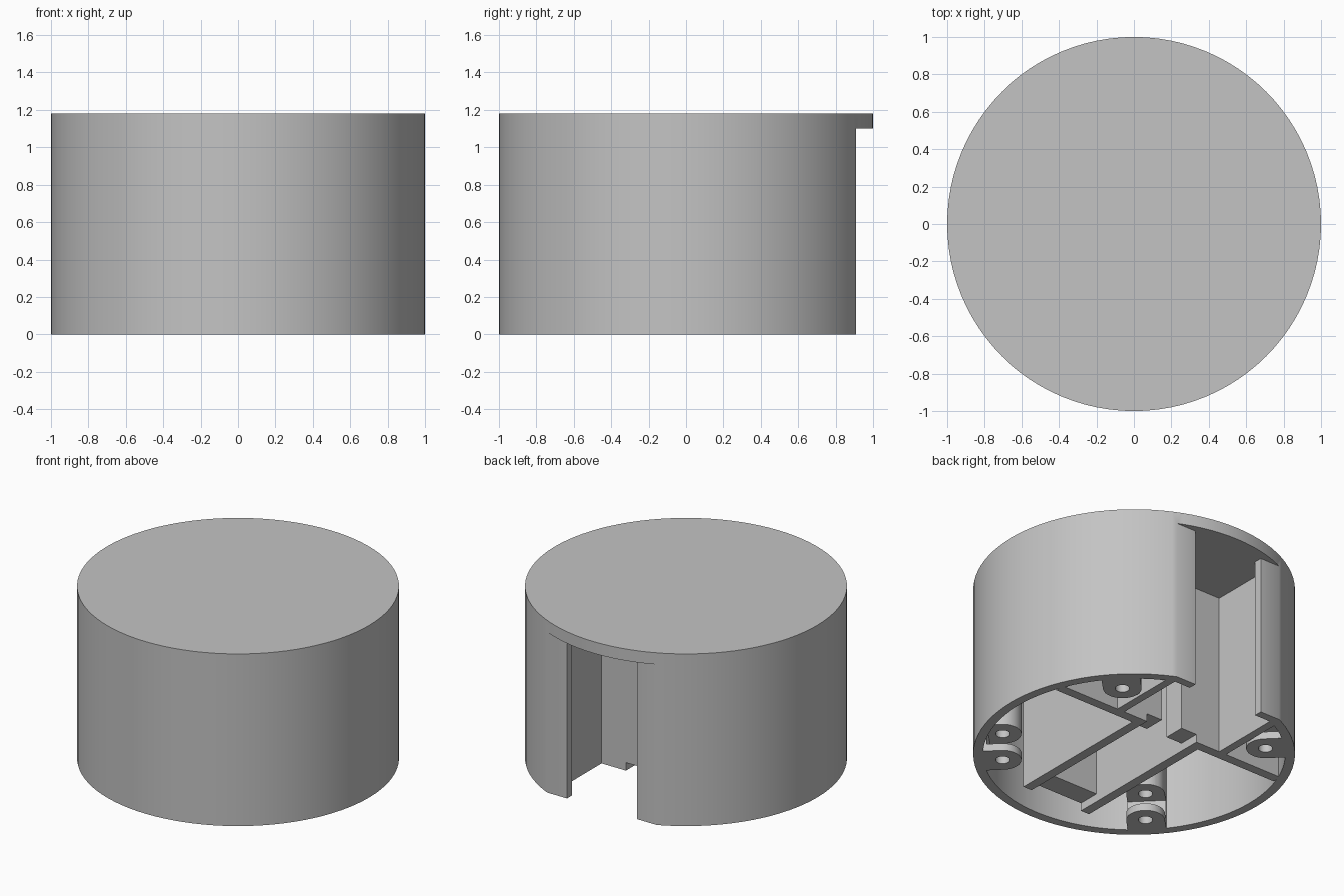
import bpy, bmesh
from math import cos, sin, pi, atan2

if "Cube" in bpy.data.objects:
    bpy.data.objects.remove(bpy.data.objects["Cube"])

HEIGHT, CEILING = 1.18, 1.10
OUTER, INNER = 1.0, 0.94
FLAT_OUT, FLAT_IN = 0.91, 0.855

grey = bpy.data.materials.new("plain_grey")
grey.use_nodes = True
colour = (0.55, 0.55, 0.55, 1)
grey.diffuse_color = colour
grey.node_tree.nodes["Principled BSDF"].inputs["Base Color"].default_value = colour


def prism(name, outline, z0, z1):
    """Extrude a flat outline from z0 to z1."""
    bm = bmesh.new()
    face = bm.faces.new([bm.verts.new((x, y, z0)) for x, y in outline])
    top = bmesh.ops.extrude_face_region(bm, geom=[face])["geom"]
    for v in top:
        if isinstance(v, bmesh.types.BMVert):
            v.co.z = z1
    bmesh.ops.recalc_face_normals(bm, faces=bm.faces)
    mesh = bpy.data.meshes.new(name)
    bm.to_mesh(mesh)
    bm.free()
    obj = bpy.data.objects.new(name, mesh)
    bpy.context.collection.objects.link(obj)
    mesh.materials.append(grey)
    return obj


def rect(x0, x1, y0, y1):
    return [(x0, y0), (x1, y0), (x1, y1), (x0, y1)]


def arc(r, a0, a1, n, cx=0, cy=0):
    return [(cx + r * cos(a0 + (a1 - a0) * i / n),
             cy + r * sin(a0 + (a1 - a0) * i / n)) for i in range(n + 1)]


def activate(obj):
    bpy.ops.object.select_all(action='DESELECT')
    obj.select_set(True)
    bpy.context.view_layer.objects.active = obj


def cut(obj, cutter):
    """Subtract the cutter, then throw it away."""
    cutter.hide_render = True
    mod = obj.modifiers.new("cut", 'BOOLEAN')
    mod.operation, mod.solver, mod.object = 'DIFFERENCE', 'EXACT', cutter
    activate(obj)
    bpy.ops.object.modifier_apply(modifier=mod.name)
    bpy.data.objects.remove(cutter)


def smooth(obj):
    activate(obj)
    bpy.ops.object.shade_smooth_by_angle(angle=0.5)


# Round housing, hollow from below, with a flat, open back under the top lip
housing = prism("housing", arc(OUTER, 0, 2 * pi, 96)[:-1], 0, HEIGHT)
chord = atan2(FLAT_IN, (INNER ** 2 - FLAT_IN ** 2) ** 0.5)
cut(housing, prism("cavity", arc(INNER, pi - chord, 2 * pi + chord, 80), -0.1, CEILING))
doorway = [(-0.265, 0.8), (0.265, 0.8), (0.265, FLAT_OUT), (0.6, FLAT_OUT),
           (0.6, 1.1), (-0.6, 1.1), (-0.6, FLAT_OUT), (-0.265, FLAT_OUT)]
cut(housing, prism("doorway", doorway, -0.1, CEILING))
smooth(housing)

# Inner walls, mirrored left and right
for side, s in (("left", 1), ("right", -1)):
    def wall(name, x0, x1, y0, y1, z0=0):
        prism(f"{side}_{name}", rect(s * x0, s * x1, y0, y1), z0, CEILING)
    wall("long_rib", 0.2, 0.265, -0.75, 0.31)
    wall("cross_rib", 0.2, 0.88, 0.30, 0.365)
    wall("pocket_wall", 0.385, 0.44, 0.36, 0.858)
    wall("pocket_post", 0.08, 0.2, 0.22, 0.365, 0.055)
prism("front_block", rect(-0.2, 0.2, -0.75, -0.6), 0.055, CEILING)

# Four screw lugs with a screw hole and a nut slot facing the centre
for i, name in enumerate(("back_left", "back_right", "front_right", "front_left")):
    tab = arc(0.12, pi / 2, 3 * pi / 2, 16, 0.82) + [(0.945, -0.12), (0.945, 0.12)]
    lug = prism(name + "_screw_lug", tab, 0, CEILING)
    cut(lug, prism("screw_hole", arc(0.045, 0, 2 * pi, 20, 0.82)[:-1], -0.1, 0.6))
    cut(lug, prism("nut_slot", rect(0.6, 0.91, -0.2, 0.2), 0.05, 0.187))
    lug.rotation_euler.z = pi / 4 + i * pi / 2
    smooth(lug)
